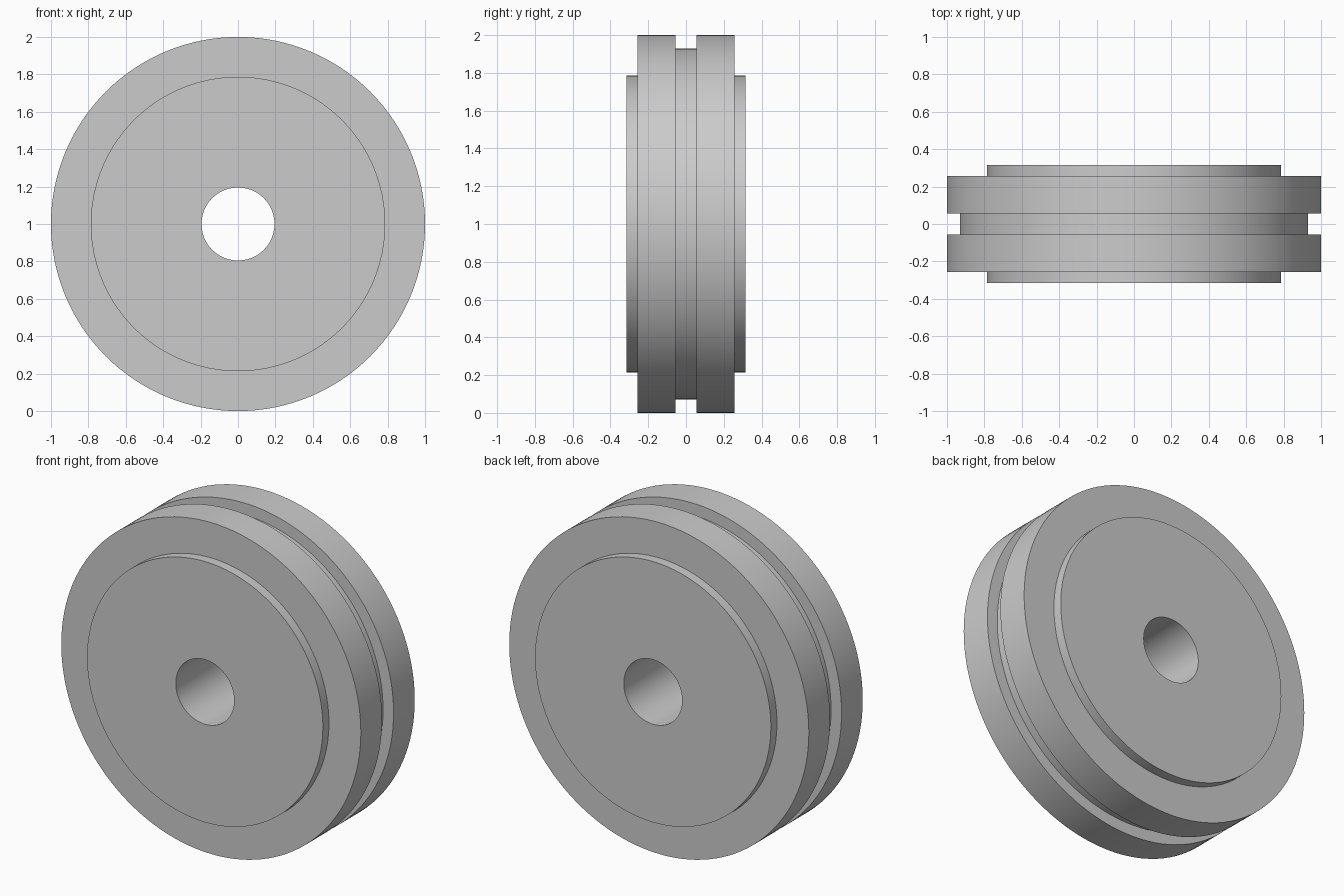
import bpy
import bmesh
from math import cos, sin, tau, radians

cube = bpy.data.objects.get("Cube")
if cube:
    bpy.data.objects.remove(cube, do_unlink=True)

SEGMENTS = 128

# Single grey finish
grey = bpy.data.materials.new("light_grey")
grey.use_nodes = True
colour = (0.6, 0.6, 0.6, 1)
grey.diffuse_color = colour
grey.node_tree.nodes["Principled BSDF"].inputs["Base Color"].default_value = colour


def lathe(name, profile, centre_z):
    """Spin a closed (radius, y) profile around the y axis."""
    bm = bmesh.new()
    rings = []
    for i in range(SEGMENTS):
        a = tau * i / SEGMENTS
        rings.append([bm.verts.new((r * cos(a), y, r * sin(a))) for r, y in profile])
    n = len(profile)
    for i, ring in enumerate(rings):
        after = rings[(i + 1) % SEGMENTS]
        for j in range(n):
            k = (j + 1) % n
            bm.faces.new((ring[j], ring[k], after[k], after[j]))
    bmesh.ops.recalc_face_normals(bm, faces=bm.faces)
    mesh = bpy.data.meshes.new(name)
    bm.to_mesh(mesh)
    bm.free()
    mesh.materials.append(grey)
    obj = bpy.data.objects.new(name, mesh)
    obj.location.z = centre_z
    bpy.context.collection.objects.link(obj)
    return obj


# Half section: bore, raised hub face, rim, central groove; mirrored in y
bore, hub, groove, rim = 0.195, 0.787, 0.93, 1.0
half = [(bore, 0.315), (hub, 0.315), (hub, 0.257), (rim, 0.257),
        (rim, 0.055), (groove, 0.055)]
section = half + [(r, -y) for r, y in reversed(half)]
wheel = lathe("grooved_wheel", section, rim)

# Smooth round walls with crisp edges
bpy.ops.object.select_all(action="DESELECT")
wheel.select_set(True)
bpy.context.view_layer.objects.active = wheel
bpy.ops.object.shade_smooth_by_angle(angle=radians(30))
